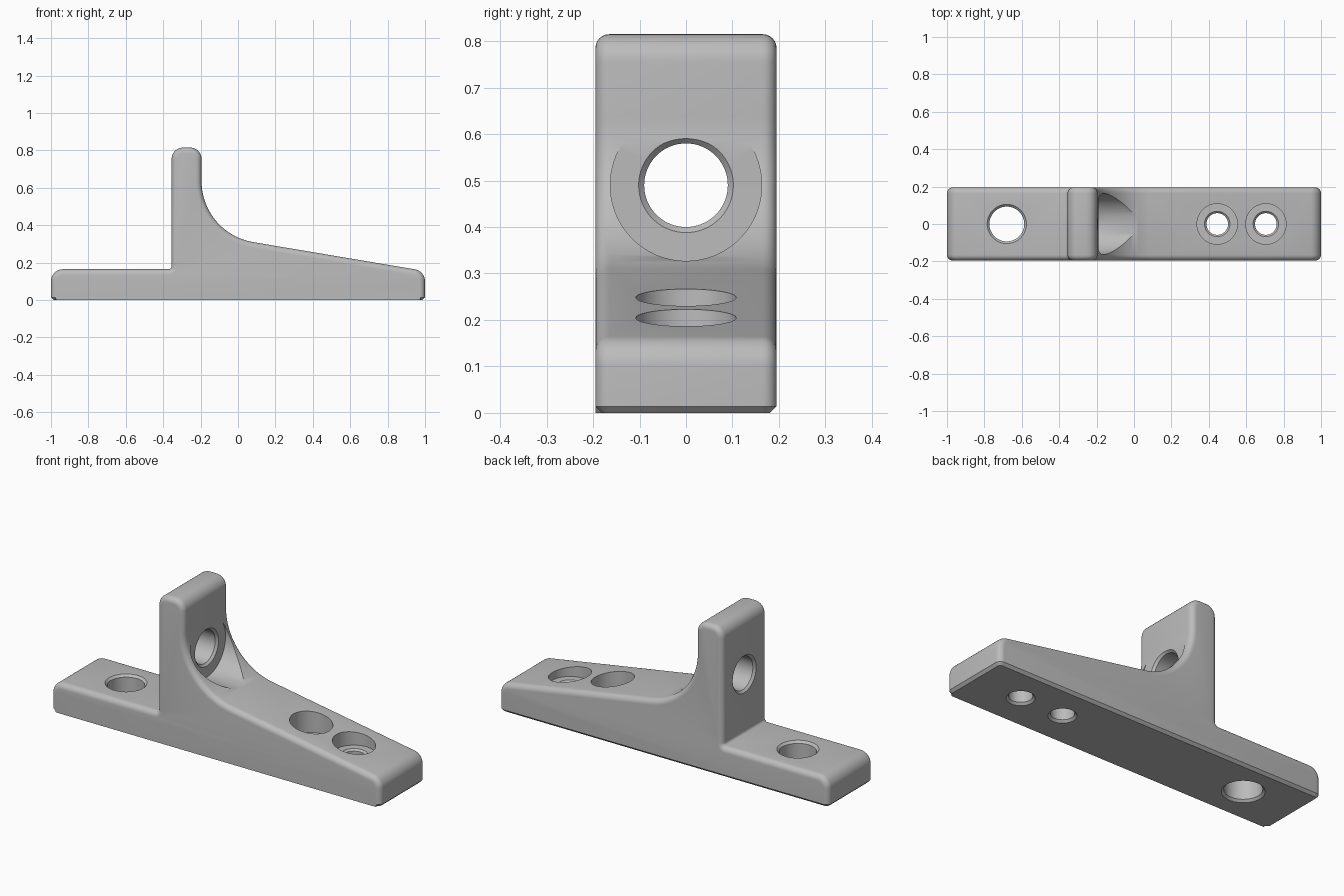
import bpy, bmesh
from math import sin, cos, pi, radians
from mathutils import Matrix, Vector

cube = bpy.data.objects.get("Cube")
if cube:
    bpy.data.objects.remove(cube, do_unlink=True)

grey = bpy.data.materials.new("plain grey")
grey.use_nodes = True
colour = (0.5, 0.5, 0.5, 1)
grey.diffuse_color = colour
grey.node_tree.nodes["Principled BSDF"].inputs["Base Color"].default_value = colour

HALF_WIDTH, EDGE, CHAMFER = 0.195, 0.03, 0.014


def arc(cx, cz, r, start, end, steps=8):
    angles = [radians(start + (end - start) * i / steps) for i in range(steps + 1)]
    return [Vector((cx + r * cos(a), cz + r * sin(a))) for a in angles]


def inset(points, d):
    """Shrink an anticlockwise outline, keeping its first and last points on the floor."""
    result = []
    for i, p in enumerate(points):
        a = (p - points[i - 1]).normalized()
        b = (points[(i + 1) % len(points)] - p).normalized()
        na, nb = Vector((-a.y, a.x)), Vector((-b.y, b.x))
        q = p + (na + nb) * d / (1 + na.dot(nb))
        if i in (0, len(points) - 1):
            q.y = 0
        result.append(q)
    return result


def make_object(name, bm):
    bmesh.ops.recalc_face_normals(bm, faces=bm.faces)
    mesh = bpy.data.meshes.new(name)
    bm.to_mesh(mesh)
    bm.free()
    mesh.materials.append(grey)
    obj = bpy.data.objects.new(name, mesh)
    bpy.context.collection.objects.link(obj)
    return obj


def loft(bm, rings):
    """Skin a list of equal point rings and cap both ends."""
    loops = [[bm.verts.new(p) for p in ring] for ring in rings]
    n = len(loops[0])
    for a, b in zip(loops, loops[1:]):
        for i in range(n):
            bm.faces.new((a[i], a[(i + 1) % n], b[(i + 1) % n], b[i]))
    bm.faces.new(loops[0])
    bm.faces.new(loops[-1])


# Side outline: foot, sloping rib, large fillet, upright wall, rear foot
outline = [Vector((1, 0))]
outline += arc(0.935, 0.10, 0.065, 0, 80)
outline += arc(0.136, 0.636, 0.331, 260, 180, 24)
outline += arc(-0.255, 0.755, 0.06, 0, 90)
outline += arc(-0.295, 0.755, 0.06, 90, 180)
outline += arc(-0.37, 0.18, 0.015, 0, -90, 5)
outline += arc(-0.935, 0.10, 0.065, 90, 180)
outline.append(Vector((-1, 0)))

# Bracket body with rounded side edges
sections = []
for k in range(7):
    t = k / 6 * pi / 2
    sections.append((HALF_WIDTH - EDGE * (1 - sin(t)), EDGE * (1 - cos(t))))
sections.reverse()
layers = [(-y, d) for y, d in reversed([(HALF_WIDTH - d, EDGE - (EDGE**2 - (EDGE - d)**2)**0.5)
          for d in [EDGE * (1 - cos(k * pi / 12)) for k in range(7)]])]
layers = sorted(layers + [(-y, d) for y, d in layers])
# Widest layers carry the full inset, inner layers none
rings = [[(p.x, y, p.y) for p in inset(outline, max(0, EDGE - (EDGE**2 - max(0, abs(y) - HALF_WIDTH + EDGE)**2)**0.5))]
         for y, d in layers]
bm = bmesh.new()
loft(bm, rings)

# Chamfered underside: one clean face, with its rim cut back
floor = [f for f in bm.faces if all(abs(v.co.z) < 1e-6 for v in f.verts)]
bmesh.ops.dissolve_faces(bm, faces=floor)
rim = [e for e in bm.edges if all(abs(v.co.z) < 1e-6 for v in e.verts)]
bmesh.ops.bevel(bm, geom=rim, offset=CHAMFER, segments=1, affect='EDGES')
body = make_object("bracket_body", bm)


def cut(name, place, profile):
    """Cut a turned hole; the profile lists (radius, distance along the axis)."""
    bm = bmesh.new()
    loft(bm, [[(r * cos(i * pi / 32), r * sin(i * pi / 32), h) for i in range(64)]
              for r, h in profile])
    bm.transform(place)
    cutter = make_object(name, bm)
    cutter.hide_render = True
    mod = body.modifiers.new(name, 'BOOLEAN')
    mod.operation, mod.solver, mod.object = 'DIFFERENCE', 'EXACT', cutter
    bpy.context.view_layer.objects.active = body
    bpy.ops.object.modifier_apply(modifier=mod.name)
    bpy.data.objects.remove(cutter, do_unlink=True)


# Plain hole in the rear foot
cut("rear_hole", Matrix.Translation((-0.68, 0, 0)),
    [(0.115, -0.01), (0.093, 0.012), (0.093, 0.153), (0.115, 0.175)])

# Two counterbored screw holes in the rib
for x in (0.445, 0.705):
    cut("screw_hole", Matrix.Translation((x, 0, 0)),
        [(0.08, -0.01), (0.058, 0.012), (0.058, 0.133), (0.068, 0.143),
         (0.108, 0.1431), (0.108, 0.4)])

# Hole through the upright wall, with its seat cut into the fillet
cut("wall_hole", Matrix.Translation((0, 0, 0.49)) @ Matrix.Rotation(pi / 2, 4, 'Y'),
    [(0.112, -0.365), (0.09, -0.343), (0.09, -0.202), (0.102, -0.19),
     (0.163, -0.1899), (0.163, 0.3)])

bpy.ops.object.select_all(action='DESELECT')
body.select_set(True)
bpy.context.view_layer.objects.active = body
bpy.ops.object.shade_smooth_by_angle(angle=radians(30))
